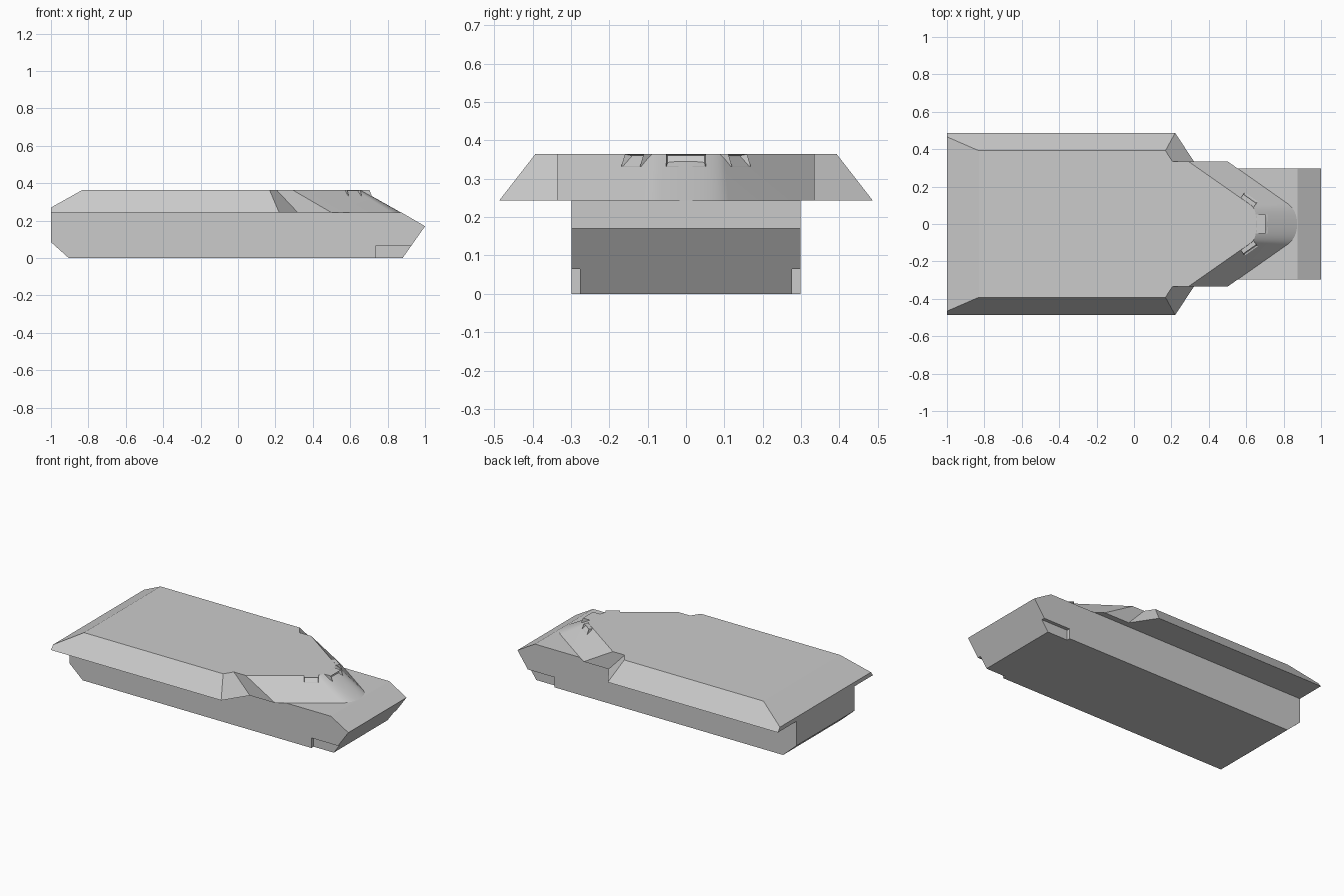
import bpy, bmesh, math
from mathutils import Vector, Matrix

if "Cube" in bpy.data.objects:
    bpy.data.objects.remove(bpy.data.objects["Cube"])


def make_object(name, bm):
    bmesh.ops.recalc_face_normals(bm, faces=bm.faces[:])
    mesh = bpy.data.meshes.new(name)
    bm.to_mesh(mesh)
    bm.free()
    obj = bpy.data.objects.new(name, mesh)
    bpy.context.collection.objects.link(obj)
    return obj


def loft(loop_a, loop_b):
    """Closed solid between two matching loops of points."""
    bm = bmesh.new()
    a = [bm.verts.new(p) for p in loop_a]
    b = [bm.verts.new(p) for p in loop_b]
    n = len(a)
    bm.faces.new(a)
    bm.faces.new(b[::-1])
    for i in range(n):
        j = (i + 1) % n
        bm.faces.new((a[i], b[i], b[j], a[j]))
    return bm


def extrude_xz(profile, y0, y1):
    return loft([(x, y0, z) for x, z in profile], [(x, y1, z) for x, z in profile])


def activate(obj):
    bpy.ops.object.select_all(action='DESELECT')
    obj.select_set(True)
    bpy.context.view_layer.objects.active = obj


DECK, ROOF = 0.243, 0.365

# Lower hull: side profile extruded across the width
hull = make_object("lower_hull", extrude_xz(
    [(-0.905, 0), (0.88, 0), (1.0, 0.17), (0.875, DECK), (-1.0, DECK), (-1.0, 0.085)],
    -0.298, 0.298))

# Notches in the lower front corners
for side in (-1, 1):
    cutter = make_object("notch_cutter", extrude_xz(
        [(0.735, -0.1), (1.1, -0.1), (1.1, 0.065), (0.735, 0.065)],
        side * 0.276, side * 0.4))
    cutter.hide_render = True
    mod = hull.modifiers.new("notch", 'BOOLEAN')
    mod.operation = 'DIFFERENCE'
    mod.solver = 'EXACT'
    mod.object = cutter
    activate(hull)
    bpy.ops.object.modifier_apply(modifier=mod.name)
    bpy.data.objects.remove(cutter)


# Upper hull: outline at deck and roof height, with a rounded nose
def outline(corners, start, control, tip, z, steps=12):
    s, c, t = Vector(start), Vector(control), Vector((tip, 0))
    half = [Vector(p) for p in corners]
    for i in range(steps + 1):
        k = i / steps
        half.append(s * (1 - k) ** 2 + c * 2 * k * (1 - k) + t * k * k)
    full = half + [Vector((p.x, -p.y)) for p in half[-2::-1]]
    return [(p.x, p.y, z) for p in full]


bm = loft(
    outline([(-1, 0.487), (0.22, 0.487), (0.32, 0.335), (0.50, 0.335)],
            (0.82, 0.11), (0.872, 0.074), 0.872, DECK),
    outline([(-1, 0.392), (0.168, 0.392), (0.205, 0.335), (0.29, 0.335)],
            (0.626, 0.10), (0.655, 0.08), 0.655, ROOF))
# Sloped rear edge of the roof
cut = bmesh.ops.bisect_plane(
    bm, geom=bm.verts[:] + bm.edges[:] + bm.faces[:], dist=1e-6,
    plane_co=(-0.83, 0, ROOF), plane_no=(-0.095, 0, 0.17), clear_outer=True)
bmesh.ops.holes_fill(bm, edges=[e for e in bm.edges if e.is_boundary], sides=0)
upper = make_object("upper_hull", bm)
activate(upper)
bpy.ops.object.shade_smooth_by_angle(angle=math.radians(24))


# Periscopes: wedge-fronted housings with a recessed window
def periscope(name, x, y, angle, depth, width):
    h, d = width / 2, depth / 2
    bm = extrude_xz([(-d, 0.332), (d, 0.332), (d - 0.012, 0.364), (-d, 0.364)], -h, h)
    bmesh.ops.recalc_face_normals(bm, faces=bm.faces[:])
    front = max(bm.faces, key=lambda f: f.calc_center_median().x)
    bmesh.ops.inset_individual(bm, faces=[front], thickness=0.006)
    bmesh.ops.translate(bm, verts=front.verts[:], vec=(-0.02, 0, 0))
    bm.transform(Matrix.Translation((x, y, 0)) @ Matrix.Rotation(angle, 4, 'Z'))
    make_object(name, bm)


periscope("centre_periscope", 0.678, 0, 0, 0.074, 0.104)
for label, side in (("left", 1), ("right", -1)):
    periscope(label + "_periscope", 0.612, side * 0.124,
              side * math.radians(55), 0.05, 0.085)
